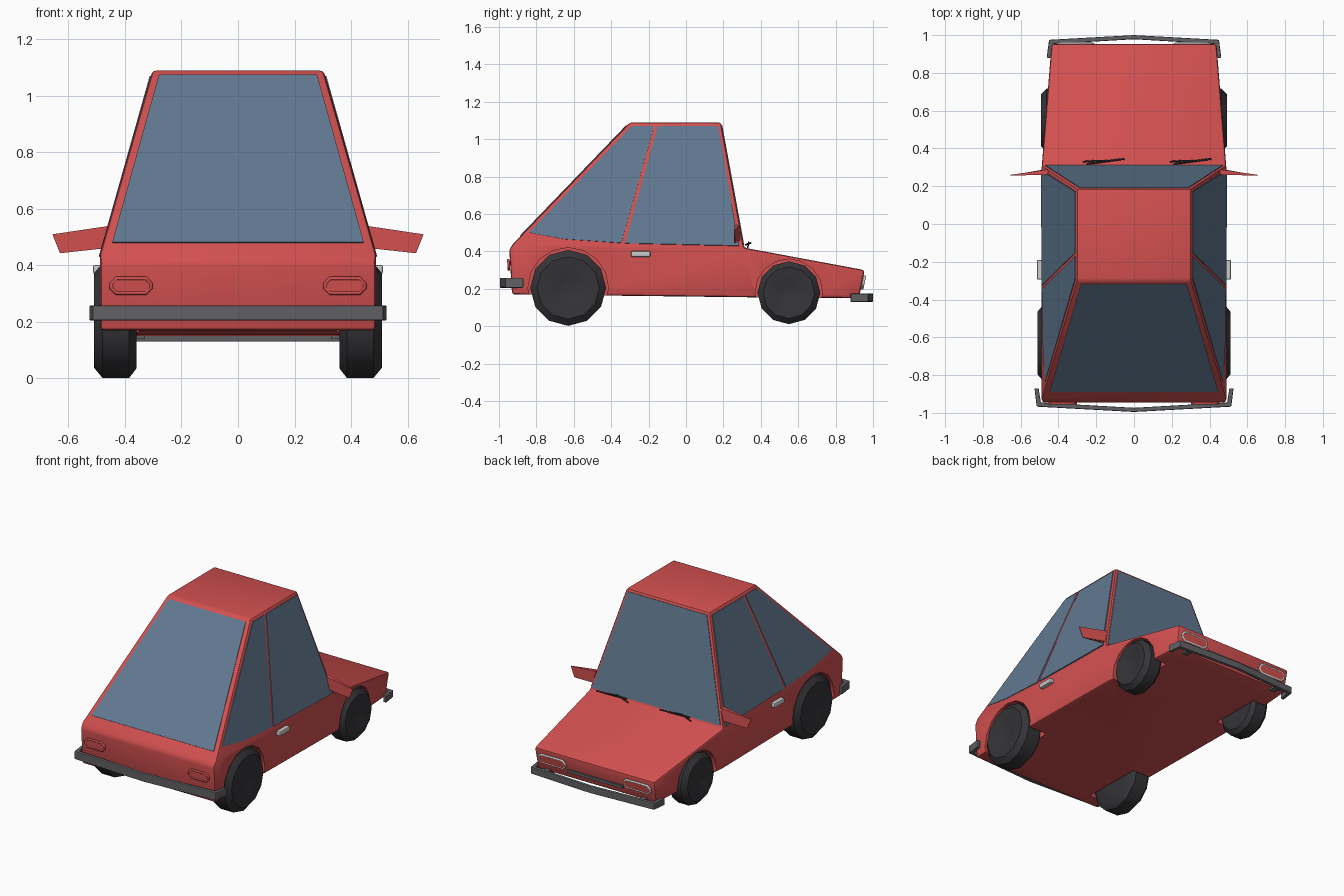
import bpy, bmesh
from math import sin, cos, pi, radians
from mathutils import Vector

if "Cube" in bpy.data.objects:
    bpy.data.objects.remove(bpy.data.objects["Cube"])


def material(name, rgb):
    m = bpy.data.materials.new(name)
    m.diffuse_color = (*rgb, 1)
    m.use_nodes = True
    m.node_tree.nodes["Principled BSDF"].inputs["Base Color"].default_value = m.diffuse_color
    return m


RED = material("red_paint", (0.65, 0.08, 0.08))
GLASS = material("glass", (0.12, 0.19, 0.28))
RUBBER = material("rubber", (0.035, 0.035, 0.04))
STEEL = material("steel", (0.12, 0.12, 0.13))
CHROME = material("chrome", (0.7, 0.7, 0.68))


def make(name, verts, faces, mat, bevel=0, smooth=None):
    bm = bmesh.new()
    vs = [bm.verts.new(v) for v in verts]
    for f in faces:
        bm.faces.new([vs[i] for i in f])
    bmesh.ops.recalc_face_normals(bm, faces=bm.faces)
    me = bpy.data.meshes.new(name)
    bm.to_mesh(me)
    bm.free()
    me.materials.append(mat)
    ob = bpy.data.objects.new(name, me)
    bpy.context.collection.objects.link(ob)
    if bevel:
        b = ob.modifiers.new("bevel", 'BEVEL')
        b.width, b.segments, b.angle_limit = bevel, 2, radians(30)
    if smooth:
        smooth_by_angle(ob, smooth)
    return ob


def smooth_by_angle(ob, deg):
    bpy.ops.object.select_all(action='DESELECT')
    ob.select_set(True)
    bpy.context.view_layer.objects.active = ob
    bpy.ops.object.shade_smooth_by_angle(angle=radians(deg))


def prism(name, a, b, mat, **kw):
    """Join two matching closed outlines into a solid."""
    n = len(a)
    faces = [range(n), range(n, 2 * n)]
    faces += [(i, (i + 1) % n, n + (i + 1) % n, n + i) for i in range(n)]
    return make(name, list(a) + list(b), faces, mat, **kw)


def panel(name, pts, mat, t=0.004):
    """Thin plate centred on a planar outline."""
    p = [Vector(q) for q in pts]
    n = (p[1] - p[0]).cross(p[2] - p[0]).normalized() * t
    return prism(name, [q + n for q in p], [q - n for q in p], mat)


def box(name, lo, hi, mat, **kw):
    ring = [(lo[0], lo[1]), (hi[0], lo[1]), (hi[0], hi[1]), (lo[0], hi[1])]
    return prism(name, [(x, y, lo[2]) for x, y in ring], [(x, y, hi[2]) for x, y in ring], mat, **kw)


def lathe(name, profile, side, y, z, mat, n=12, smooth=None):
    """Spin (x, radius) pairs round an axle parallel to x."""
    verts = [(side * x, y + r * sin(2 * pi * i / n), z + r * cos(2 * pi * i / n))
             for x, r in profile for i in range(n)]
    k = len(profile)
    faces = [(j * n + i, j * n + (i + 1) % n, (j + 1) * n + (i + 1) % n, (j + 1) * n + i)
             for j in range(k - 1) for i in range(n)]
    faces += [range(n), range((k - 1) * n, k * n)]
    return make(name, verts, faces, mat, smooth=smooth)


def tube(name, pts, r, mat, cyclic=False):
    cu = bpy.data.curves.new(name, 'CURVE')
    cu.dimensions, cu.bevel_depth, cu.bevel_resolution, cu.use_fill_caps = '3D', r, 1, True
    s = cu.splines.new('POLY')
    s.points.add(len(pts) - 1)
    for p, q in zip(s.points, pts):
        p.co = (*q, 1)
    s.use_cyclic_u = cyclic
    cu.materials.append(mat)
    ob = bpy.data.objects.new(name, cu)
    bpy.context.collection.objects.link(ob)
    return ob


# Body shell: side outline as (y, z, half width)
outline = [(-.93, .17, .487), (-.945, .41, .487), (-.925, .44, .489), (-.30, 1.09, .303),
           (.187, 1.09, .303), (.31, .42, .489), (.955, .30, .437), (.925, .15, .432), (.31, .155, .485)]
n = len(outline)
verts = [(s * x, y, z) for s in (1, -1) for y, z, x in outline]
faces = [(i, (i + 1) % n, n + (i + 1) % n, n + i) for i in range(n)]
for o in (0, n):
    faces += [[o + i for i in f] for f in ((2, 3, 4, 5), (0, 1, 2, 5, 8), (5, 6, 7, 8))]
body = make("body", verts, faces, RED, bevel=0.014)

# Wheels, with wheel wells cut into the body
cutters = []
for s, label in ((1, "right"), (-1, "left")):
    for end, y, z, R, out in (("rear", -.63, .205, .203, .51), ("front", .55, .179, .168, .492)):
        prof = [(.36, .3 * R), (.36, .84 * R), (.385, R), (out - .03, R), (out, .82 * R),
                (out - .006, .4 * R), (out - .016, .25 * R), (out - .016, .06 * R)]
        lathe(f"{end}_wheel_{label}", prof, s, y, z, RUBBER, smooth=40)
        cutters.append(lathe("well_cutter", [(.35, R + .012), (.7, R + .012)], s, y, z, RED, n=16))
bpy.context.view_layer.objects.active = body
bpy.ops.object.modifier_apply(modifier="bevel")
for c in cutters:
    c.hide_render = True
    m = body.modifiers.new("well", 'BOOLEAN')
    m.operation, m.solver, m.object = 'DIFFERENCE', 'EXACT', c
    bpy.ops.object.modifier_apply(modifier="well")
for c in cutters:
    bpy.data.objects.remove(c)
smooth_by_angle(body, 30)


# Windows lie on the sloping cabin planes
def side_x(z):
    return .489 - (z - .43) * .186 / .66


def rear_y(z):
    return -.30 - (1.09 - z) * .625 / .65


def front_y(z):
    return .187 + (1.09 - z) * .123 / .67


rear_win = [(-.84, .50), (-.29, 1.07), (-.17, 1.07), (-.345, .445), (-.65, .465)]
door_win = [(-.325, .443), (-.152, 1.07), (.172, 1.07), (.283, .43)]
for s, label in ((1, "right"), (-1, "left")):
    for nm, pts in (("rear_side_window", rear_win), ("door_window", door_win)):
        panel(f"{nm}_{label}", [(s * side_x(z), y, z) for y, z in pts], GLASS)
for nm, f, w0, z0, w1 in (("rear_window", rear_y, .445, .48, .28), ("windshield", front_y, .468, .435, .288)):
    panel(nm, [(-w0, f(z0), z0), (w0, f(z0), z0), (w1, f(1.072), 1.072), (-w1, f(1.072), 1.072)], GLASS)


# Bumpers: bowed bars wrapping round the corners
def bumper(name, half, t, z0, z1):
    outer = [(-x, y) for x, y in half[::-1]] + half[1:]
    k = len(outer)
    cy = half[-1][1]
    inner = [(x - t * (x > .1) + t * (x < -.1), y if y == cy else y - t * (1 if y > 0 else -1))
             for x, y in outer]
    verts = [(x, y, z) for z in (z0, z1) for ring in (outer, inner) for x, y in ring]
    a, b, c, d = 0, k, 2 * k, 3 * k
    faces = []
    for i in range(k - 1):
        for p, q in ((a, b), (b, d), (d, c), (c, a)):
            faces.append((p + i, p + i + 1, q + i + 1, q + i))
    faces += [(a, b, d, c), (a + k - 1, b + k - 1, d + k - 1, c + k - 1)]
    make(name, verts, faces, STEEL, bevel=.005)


bumper("rear_bumper", [(0, -.995), (.515, -.967), (.527, -.87)], .022, .205, .258)
bumper("front_bumper", [(0, 1.0), (.45, .975), (.462, .88)], .022, .13, .175)
for s in (1, -1):
    box("rear_bumper_bracket", (s * .40 - .02, -.965, .215), (s * .40 + .02, -.92, .245), STEEL)
    box("front_bumper_bracket", (s * .35 - .02, .90, .14), (s * .35 + .02, .965, .17), STEEL)


# Lamps: chamfered rectangular frames around red lenses
def lamp(name, cx, cz, w, h, fy, mat):
    c = .018
    o = [(-w, -h + c), (-w + c, -h), (w - c, -h), (w, -h + c), (w, h - c), (w - c, h), (-w + c, h), (-w, h - c)]
    pts = [(cx + x, fy(cz + z), cz + z) for x, z in o]
    tube(name + "_frame", pts, .007, mat, True)
    panel(name + "_lens", pts, RED)


for s, label in ((1, "right"), (-1, "left")):
    lamp(f"headlight_{label}", s * .31, .238, .095, .028, lambda z: .950 + (z - .238) * .2, CHROME)
    lamp(f"taillight_{label}", s * .378, .328, .07, .026, lambda z: -.948 - (z - .328) * .06, RED)
    # Wing mirrors taper outward
    shape = [(.455, .275, .54), (.657, .258, .51), (.63, .26, .443), (.475, .275, .46)]
    prism(f"mirror_{label}", [(s * x, y + (.014 if x < .5 else .002), z) for x, y, z in shape],
          [(s * x, y - (.014 if x < .5 else .002), z) for x, y, z in shape], RED)
    # Door handles
    xs = sorted((s * .475, s * .514))
    box(f"door_handle_{label}", (xs[0], -.295, .37), (xs[1], -.19, .402), CHROME, bevel=.008)
box("grille_strip", (-.20, .93, .195), (.20, .95, .212), STEEL)

# Wipers: blade and arm, both sweeping the same way
for x in (-.25, .21):
    tube("wiper_blade", [(x, .318, .435), (x + .20, .345, .445)], .005, RUBBER)
    tube("wiper_arm", [(x - .02, .33, .42), (x + .05, .335, .45), (x + .11, .334, .442)], .004, RUBBER)
